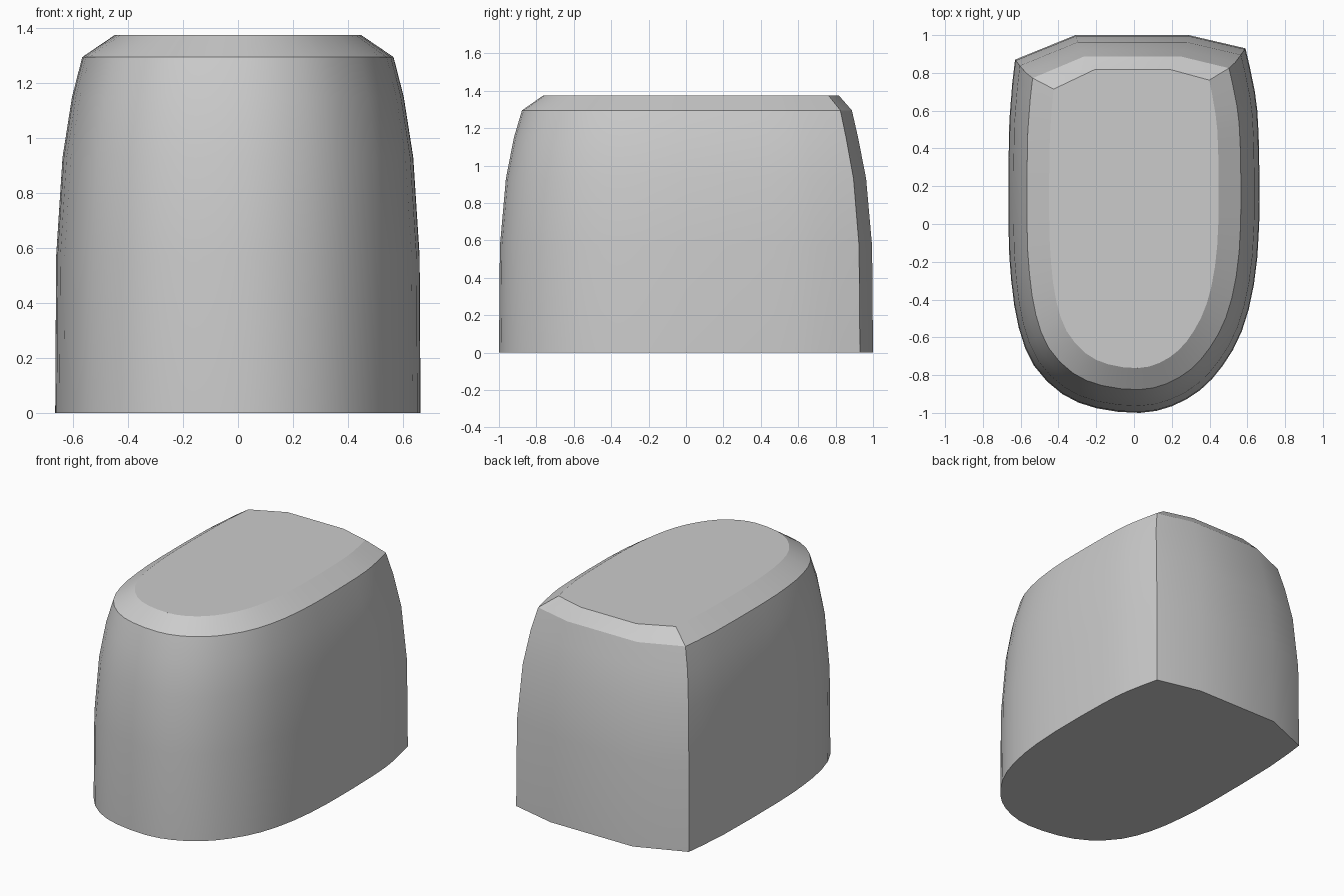
import bpy
import math
from mathutils import Vector

cube = bpy.data.objects.get("Cube")
if cube:
    bpy.data.objects.remove(cube, do_unlink=True)

# Single plain grey
grey = bpy.data.materials.new("plain grey")
grey.use_nodes = True
GREY = (0.6, 0.6, 0.6, 1)
grey.diffuse_color = GREY
grey.node_tree.nodes["Principled BSDF"].inputs["Base Color"].default_value = GREY


def smooth_path(points):
    """Catmull-Rom curve through the points, one extra point per span."""
    p = [Vector(q) for q in points]
    out = []
    for i in range(len(p) - 1):
        a, b = p[max(i - 1, 0)], p[i]
        c, d = p[i + 1], p[min(i + 2, len(p) - 1)]
        out += [b, (b + c) * 0.5625 - (a + d) * 0.0625]
    return out + [p[-1]]


# Rounded nose and long sides, from the left rear corner to the right one
outline = smooth_path([
    (0.59, 0.93), (0.64, 0.7), (0.66, 0.47), (0.663, 0), (0.635, -0.32),
    (0.57, -0.57), (0.47, -0.75), (0.35, -0.88), (0.2, -0.965), (0.03, -1),
    (-0.2, -0.975), (-0.38, -0.9), (-0.53, -0.75), (-0.61, -0.55),
    (-0.65, -0.3), (-0.665, 0), (-0.66, 0.55), (-0.63, 0.87)])
# Faceted back
outline += [Vector((-0.31, 1)), Vector((0.29, 1))]

# Levels: height, x scale, y scale, y shift
levels = [(0, 1, 1, 0), (0.57, 0.995, 0.995, 0), (0.93, 0.96, 0.963, 0),
          (1.15, 0.908, 0.92, 0), (1.295, 0.852, 0.882, 0.005),
          (1.375, 0.675, 0.79, 0.027)]
n = len(outline)
verts = [(p.x * sx, p.y * sy + dy, z)
         for z, sx, sy, dy in levels for p in outline]

# Walls lofted between levels; outline runs clockwise seen from above
faces = []
for k in range(len(levels) - 1):
    for i in range(n):
        j = (i + 1) % n
        faces.append((k * n + j, k * n + i, (k + 1) * n + i, (k + 1) * n + j))
# Flat base and top
faces.append(tuple(range(n)))
faces.append(tuple(reversed(range((len(levels) - 1) * n, len(levels) * n))))

mesh = bpy.data.meshes.new("rounded_block")
mesh.from_pydata(verts, [], faces)
mesh.materials.append(grey)
block = bpy.data.objects.new("rounded_block", mesh)
bpy.context.collection.objects.link(block)

# Smooth walls, crisp rims and rear corners
bpy.ops.object.select_all(action='DESELECT')
block.select_set(True)
bpy.context.view_layer.objects.active = block
bpy.ops.object.shade_smooth_by_angle(angle=math.radians(28))
